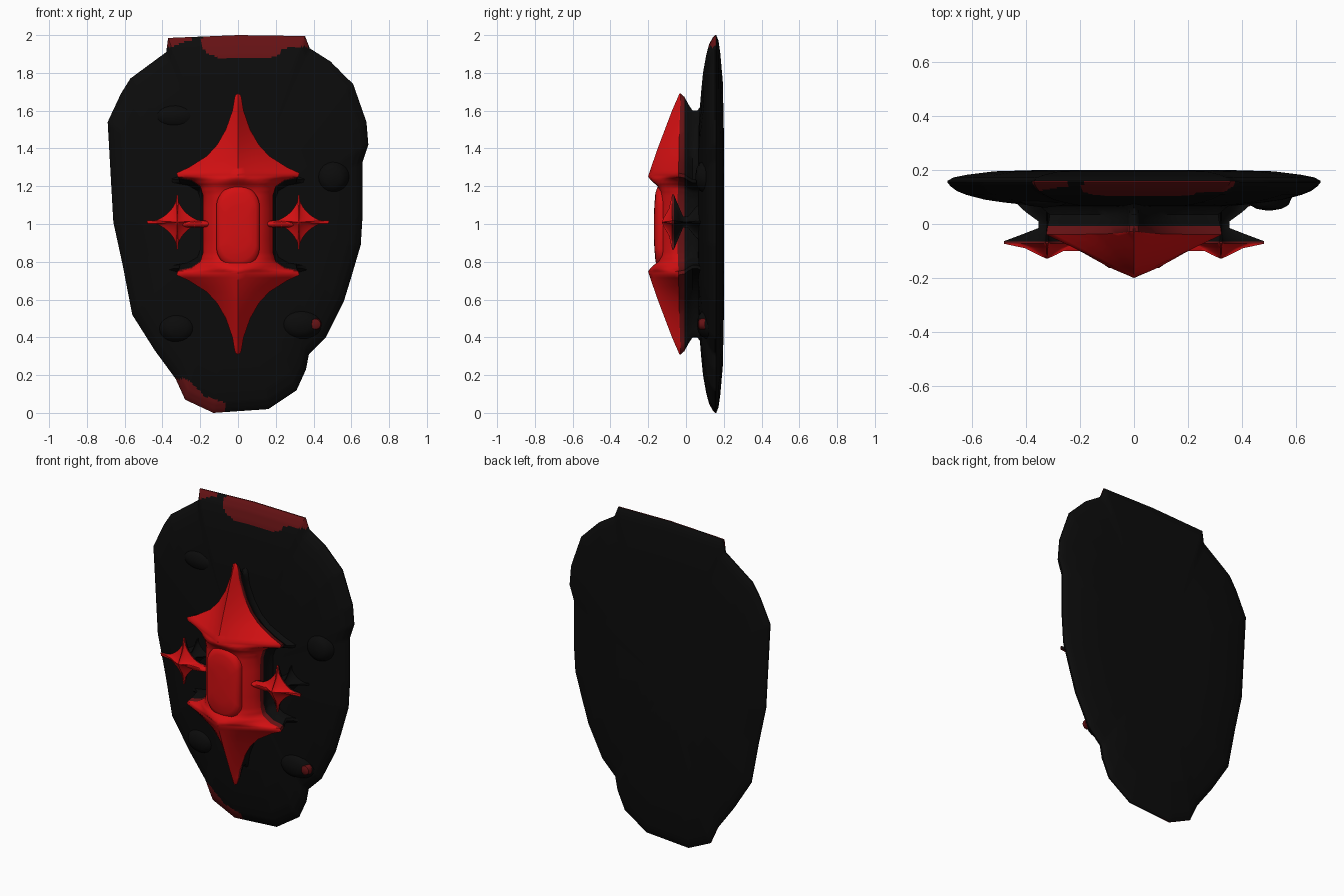
import bpy, bmesh, math
from mathutils.geometry import intersect_point_tri_2d
from mathutils import Vector

if "Cube" in bpy.data.objects:
    bpy.data.objects.remove(bpy.data.objects["Cube"])


def material(name, rgb):
    m = bpy.data.materials.new(name)
    m.diffuse_color = (*rgb, 1)
    m.use_nodes = True
    m.node_tree.nodes["Principled BSDF"].inputs["Base Color"].default_value = m.diffuse_color
    return m


MATS = [material("black", (0.0035, 0.0035, 0.0035)),
        material("bright red", (0.65, 0.005, 0.006)),
        material("dark red", (0.13, 0.006, 0.007))]
BLACK, RED, DARK = 0, 1, 2


def interp(table, x):
    """Linear interpolation in a table of rising (x, value) pairs."""
    if x <= table[0][0]:
        return table[0][1]
    for (a, va), (b, vb) in zip(table, table[1:]):
        if x <= b:
            return va + (vb - va) * (x - a) / (b - a)
    return table[-1][1]


def inside(poly, x, z):
    hit = False
    for (x1, z1), (x2, z2) in zip(poly, poly[1:] + poly[:1]):
        if (z1 > z) != (z2 > z) and x < x1 + (z - z1) * (x2 - x1) / (z2 - z1):
            hit = not hit
    return hit


def finish(name, bm, angle=40):
    bmesh.ops.remove_doubles(bm, verts=bm.verts, dist=1e-5)
    bmesh.ops.recalc_face_normals(bm, faces=bm.faces)
    me = bpy.data.meshes.new(name)
    bm.to_mesh(me)
    bm.free()
    for m in MATS:
        me.materials.append(m)
    me.shade_smooth()
    me.set_sharp_from_angle(angle=math.radians(angle))
    ob = bpy.data.objects.new(name, me)
    bpy.context.collection.objects.link(ob)
    return ob


def bridge(bm, a, b, mat):
    n = len(a)
    for i in range(n):
        f = bm.faces.new((a[i], a[(i + 1) % n], b[(i + 1) % n], b[i]))
        f.material_index = mat


def loft(bm, outline, centre, rings):
    """Stack scaled copies of an outline; rings are (scale, y, colour)."""
    cx, cz = centre
    prev = None
    for s, y, mat in rings:
        cur = [bm.verts.new((cx + x * s, y, cz + z * s)) for x, z in outline]
        if prev:
            bridge(bm, prev, cur, mat)
        else:
            first = cur
        prev = cur
    for loop, mat in ((first, rings[1][2]), (prev, rings[-1][2])):
        bm.faces.new(loop).material_index = mat


# ---- plate: irregular shield outline, domed on both sides
OUT = [(.355, 1.995), (.38, 1.93), (.49, 1.86), (.61, 1.74), (.68, 1.54), (.69, 1.42),
       (.66, 1.33), (.66, 1.05), (.65, .89), (.60, .72), (.56, .59), (.465, .40),
       (.375, .31), (.36, .23), (.31, .12), (.16, .02), (-.13, 0), (-.28, .07),
       (-.33, .18), (-.44, .33), (-.56, .52), (-.61, .78), (-.66, 1.01), (-.69, 1.54),
       (-.62, 1.69), (-.57, 1.77), (-.38, 1.91), (-.37, 1.985), (0, 2.0)]
dense = []
for (x1, z1), (x2, z2) in zip(OUT, OUT[1:] + OUT[:1]):
    n = max(2, int(math.hypot(x2 - x1, z2 - z1) / .015))
    dense += [(x1 + (x2 - x1) * k / n, z1 + (z2 - z1) * k / n - 1) for k in range(n)]
FRONT = [(0, .06), (.5, .066), (.65, .075), (.8, .09), (.9, .108), (.95, .122), (.985, .14), (1, .153)]
BACK = [(0, .2), (.5, .2), (.75, .195), (.9, .182), (.97, .172), (1, .16)]
front = [.01, .3, .5, .6, .7, .76, .8, .83] + [.85 + .01 * k for k in range(16)]
back = [1, .985, .97, .94, .9, .82, .75, .6, .5, .01]
bm = bmesh.new()
loft(bm, dense, (0, 1), [(s, interp(FRONT, s), BLACK) for s in front]
     + [(s, interp(BACK, s), BLACK) for s in back])
# dark red worn patches along the top and bottom rim
PATCHES = [[(-.19, 2.1), (-.19, 1.93), (-.16, 1.9), (-.1, 1.88), (.17, 1.88), (.22, 1.9),
            (.24, 1.93), (.38, 1.94), (.38, 2.1)],
           [(-.40, 2.1), (-.40, 1.93), (-.34, 1.94), (-.25, 1.975), (-.25, 2.1)],
           [(-.27, .18), (-.24, .155), (-.18, .09), (-.065, .05), (-.06, -.1), (-.4, -.1), (-.4, .18)]]
bm.normal_update()
for f in bm.faces:
    c = f.calc_center_median()
    if c.y < .157 and any(inside(p, c.x, c.z) for p in PATCHES):
        f.material_index = DARK
finish("shield_plate", bm)

# ---- emblem: two ridged, roof-like caps joined by a boxy body
WIDTH = [(0, .185), (.15, .185), (.2, .2), (.235, .25), (.25, .32), (.27, .325), (.3, .26),
         (.36, .165), (.42, .11), (.5, .065), (.6, .03), (.68, .016), (.69, .003)]
HEIGHT = [(0, .135), (.17, .135), (.2, .15), (.23, .185), (.25, .2), (.27, .195), (.4, .15),
          (.5, .112), (.6, .074), (.69, .035)]
EDGE = [(0, .05), (.25, .04), (.5, .035), (.69, .028)]
POWER = [(0, 4), (.18, 4), (.25, 1), (.69, 1)]
COLS = 16
offsets = [0, .08, .15, .17, .185, .2, .21, .222, .235, .243, .25, .26, .27, .285, .3, .33,
           .36, .39, .42, .46, .5, .55, .6, .64, .68, .69]
zs = [-o for o in reversed(offsets[1:])] + offsets
bm = bmesh.new()
grid = []
for dz in zs:
    a = abs(dz)
    w, h, e, p = (interp(t, a) for t in (WIDTH, HEIGHT, EDGE, POWER))
    row = []
    for j in range(COLS + 1):
        t = j / COLS * 2 - 1
        row.append(bm.verts.new((w * t, -(e + (h - e) * (1 - abs(t) ** p)), 1 + dz)))
    grid.append(row)
for r0, r1 in zip(grid, grid[1:]):
    for j in range(COLS):
        bm.faces.new((r0[j], r0[j + 1], r1[j + 1], r1[j])).material_index = RED
loop = ([r[-1] for r in grid] + grid[-1][-2:0:-1]
        + [r[0] for r in reversed(grid)] + grid[0][1:-1])
base = [v.co.copy() for v in loop]
# undercut neck that flares into the plate
for sx, sz, y, mat in ((.985, .975, -.008, DARK), (.97, .92, .012, BLACK), (.96, .87, .035, BLACK),
                       (1.05, .87, .06, BLACK), (1.25, .95, .1, BLACK)):
    ring = [bm.verts.new((c.x * sx, y, 1 + (c.z - 1) * sz)) for c in base]
    bridge(bm, loop, ring, mat)
    loop = ring
bm.faces.new(loop)
finish("emblem", bm, 50)

# ---- raised capsule in the emblem body
capsule = []
for k in range(32):
    a = math.tau * (k + .5) / 32
    capsule.append((.115 * math.cos(a), .115 * math.sin(a) + math.copysign(.105, math.sin(a))))
bm = bmesh.new()
loft(bm, capsule, (0, .985), [(1, -.08, RED), (1, -.138, RED), (.95, -.152, RED),
                              (.82, -.162, RED), (.5, -.168, RED), (.02, -.169, RED)])
finish("emblem_capsule", bm, 50)

# ---- four-pointed side stars on flared stems, with short arms to the body
star = []
for k in range(64):
    c, s = math.cos(math.tau * k / 64), math.sin(math.tau * k / 64)
    star.append((math.copysign(max(abs(c) ** 3.3, .03) * .16, c),
                 math.copysign(max(abs(s) ** 3.3, .06) * .145, s)))
for name, side in (("left", -1), ("right", 1)):
    bm = bmesh.new()
    loft(bm, star, (.322 * side, 1.01),
         [(.03, -.127, RED), (.2, -.115, RED), (.5, -.09, RED), (1, -.073, RED),
          (1, -.064, DARK), (.6, -.04, BLACK), (.2, -.015, BLACK), (.2, .01, BLACK),
          (.5, .045, BLACK), (.8, .09, BLACK)])
    finish(name + "_star", bm, 50)
    bm = bmesh.new()
    ring = [(.1 * math.cos(math.tau * k / 12), .02 * math.sin(math.tau * k / 12)) for k in range(12)]
    loft(bm, ring, (.23 * side, 1.0), [(.6, -.1, RED), (1, -.08, RED), (1, -.06, RED), (.7, -.045, BLACK)])
    finish(name + "_star_arm", bm, 50)

# ---- low rocky bumps on the plate: x, z, half width, half height, peak y
circle = [(math.cos(math.tau * k / 20), math.sin(math.tau * k / 20)) for k in range(20)]
for i, (x, z, rx, rz, y) in enumerate(((-.33, 1.57, .12, .07, .062), (.5, 1.25, .09, .09, .05),
                                       (.33, .47, .11, .08, .058), (-.32, .45, .1, .08, .058))):
    bm = bmesh.new()
    ring = [(c * rx, s * rz) for c, s in circle]
    loft(bm, ring, (x, z), [(.1, y, BLACK), (.5, y + .006, BLACK), (.8, y + .02, BLACK), (1.05, .12, BLACK)])
    finish("rock_bump_%d" % (i + 1), bm)

# ---- small dark red stud beside the lower right bump
bm = bmesh.new()
loft(bm, circle, (.41, .47), [(.015, .064, DARK), (.027, .07, DARK), (.032, .1, DARK)])
finish("red_stud", bm)
